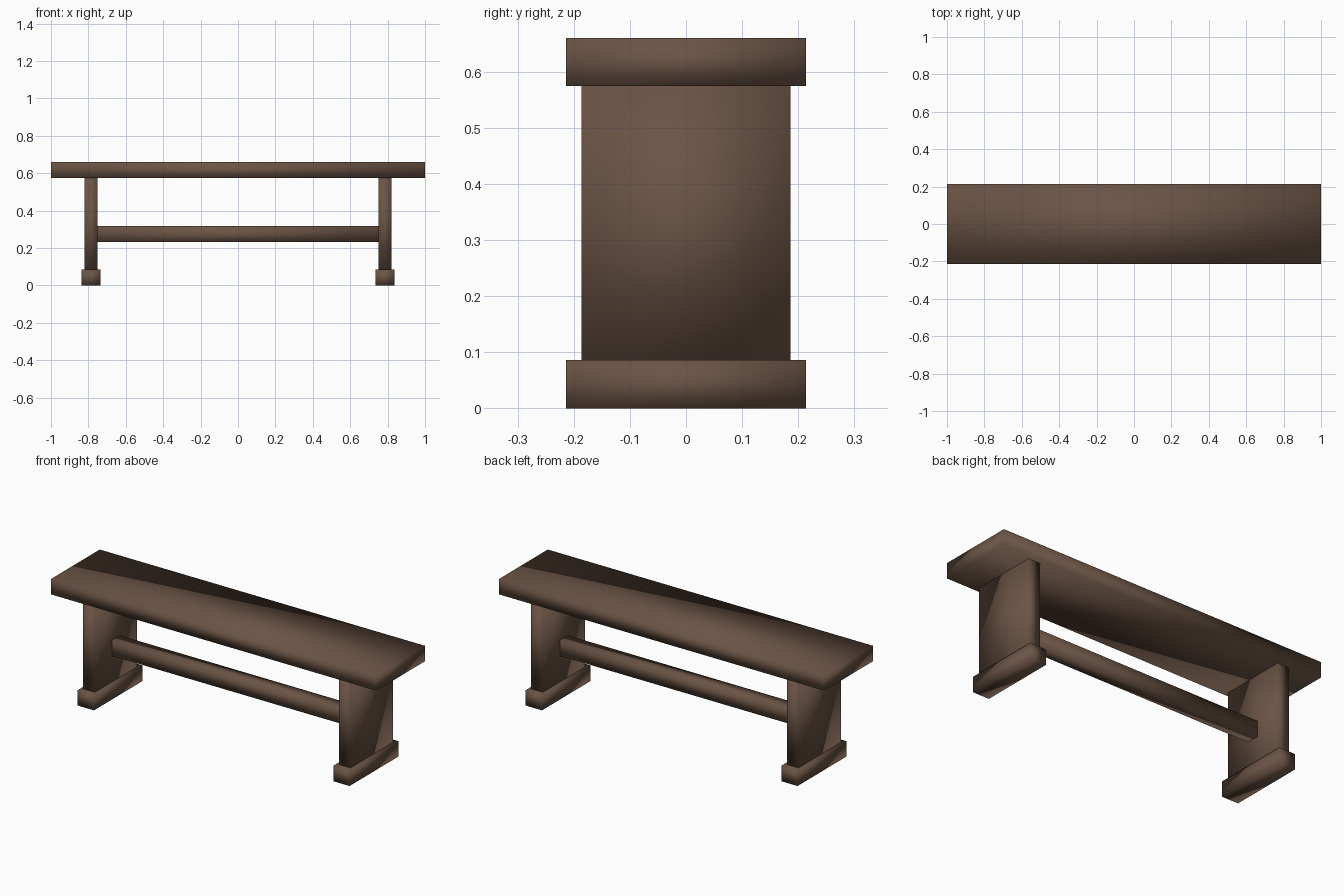
import bpy

if "Cube" in bpy.data.objects:
    bpy.data.objects.remove(bpy.data.objects["Cube"])

wood = bpy.data.materials.new("dark brown wood")
wood.diffuse_color = (0.147, 0.089, 0.060, 1.0)
wood.use_nodes = True
wood.node_tree.nodes["Principled BSDF"].inputs["Base Color"].default_value = wood.diffuse_color


def box(name, x, y, z):
    """Smooth-shaded block between (min, max) limits on each axis."""
    bpy.ops.mesh.primitive_cube_add(size=1)
    ob = bpy.context.object
    ob.name = name
    limits = (x, y, z)
    for v in ob.data.vertices:
        v.co = [(lo + hi) / 2 + c * (hi - lo) for c, (lo, hi) in zip(v.co, limits)]
    ob.data.materials.append(wood)
    bpy.ops.object.shade_smooth()
    return ob


# Seat plank
box("seat", (-1, 1), (-0.214, 0.214), (0.574, 0.66))

# Leg panels and their feet
for side, cx in (("left", -0.786), ("right", 0.786)):
    box(side + "_leg", (cx - 0.036, cx + 0.036), (-0.186, 0.186), (0.086, 0.574))
    box(side + "_foot", (cx - 0.05, cx + 0.05), (-0.214, 0.214), (0, 0.086))

# Stretcher between the legs
box("stretcher", (-0.75, 0.75), (-0.036, 0.036), (0.231, 0.317))
